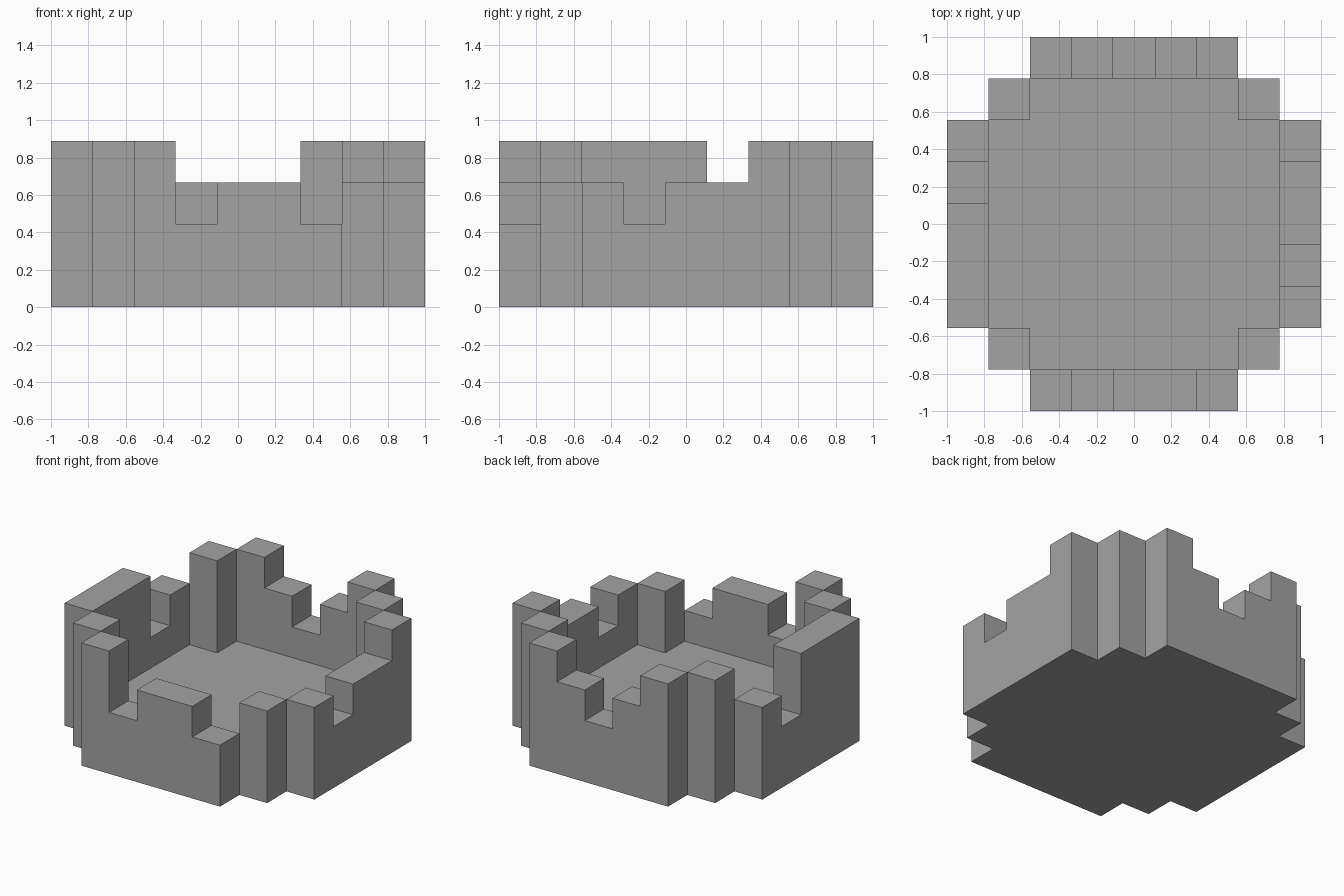
import bpy
import bmesh
from mathutils import Vector

U = 2 / 9  # one block of the building grid

default_cube = bpy.data.objects.get("Cube")
if default_cube:
    bpy.data.objects.remove(default_cube, do_unlink=True)

stone = bpy.data.materials.new("grey_stone")
stone.use_nodes = True
grey = (0.37, 0.37, 0.37, 1)
stone.diffuse_color = grey
stone.node_tree.nodes["Principled BSDF"].inputs["Base Color"].default_value = grey


def prism(name, outline, direction):
    """Extrude a closed outline, given in blocks, along a direction."""
    bm = bmesh.new()
    face = bm.faces.new([bm.verts.new(Vector(p) * U) for p in outline])
    sides = bmesh.ops.extrude_face_region(bm, geom=[face], use_keep_orig=True)
    moved = [v for v in sides["geom"] if isinstance(v, bmesh.types.BMVert)]
    bmesh.ops.translate(bm, verts=moved, vec=Vector(direction) * U)
    bmesh.ops.recalc_face_normals(bm, faces=bm.faces)
    mesh = bpy.data.meshes.new(name)
    bm.to_mesh(mesh)
    bm.free()
    mesh.materials.append(stone)
    obj = bpy.data.objects.new(name, mesh)
    bpy.context.collection.objects.link(obj)
    return obj


def stepped_profile(heights):
    """Wall silhouette: one height per block, equal neighbours merged."""
    start = -len(heights) / 2
    points = [(start, 0)]
    for i, h in enumerate(heights):
        if i == 0 or h != heights[i - 1]:
            points.append((start + i, h))
        if i + 1 == len(heights) or h != heights[i + 1]:
            points.append((start + i + 1, h))
    return points + [(-start, 0)]


# Crenellated walls, heights listed towards +x or +y
walls = {
    "front_wall": ("y", -1, [4, 2, 3, 3, 2]),
    "back_wall": ("y", 1, [4, 3, 2, 3, 4]),
    "left_wall": ("x", 1, [3, 2, 3, 3, 4]),
    "right_wall": ("x", -1, [4, 4, 4, 2, 3]),
}
for name, (axis, side, heights) in walls.items():
    profile = stepped_profile(heights)
    if axis == "y":
        prism(name, [(s, side * 3.5, h) for s, h in profile], (0, side, 0))
    else:
        prism(name, [(side * 3.5, s, h) for s, h in profile], (side, 0, 0))

# Corner pillars
for name, sx, sy, height in (
    ("front_left_pillar", 1, -1, 3),
    ("front_right_pillar", -1, -1, 4),
    ("back_left_pillar", 1, 1, 4),
    ("back_right_pillar", -1, 1, 4),
):
    a, b = 2.5, 3.5
    square = [(a, a), (b, a), (b, b), (a, b)]
    prism(name, [(sx * x, sy * y, 0) for x, y in square], (0, 0, height))

# Floor slab with notched corners around the pillars
quarter = [(3.5, -2.5), (3.5, 2.5), (2.5, 2.5)]
outline = []
for turn in range(4):
    outline += [(x, y, 0) for x, y in quarter]
    quarter = [(-y, x) for x, y in quarter]
prism("floor", outline, (0, 0, 1))
